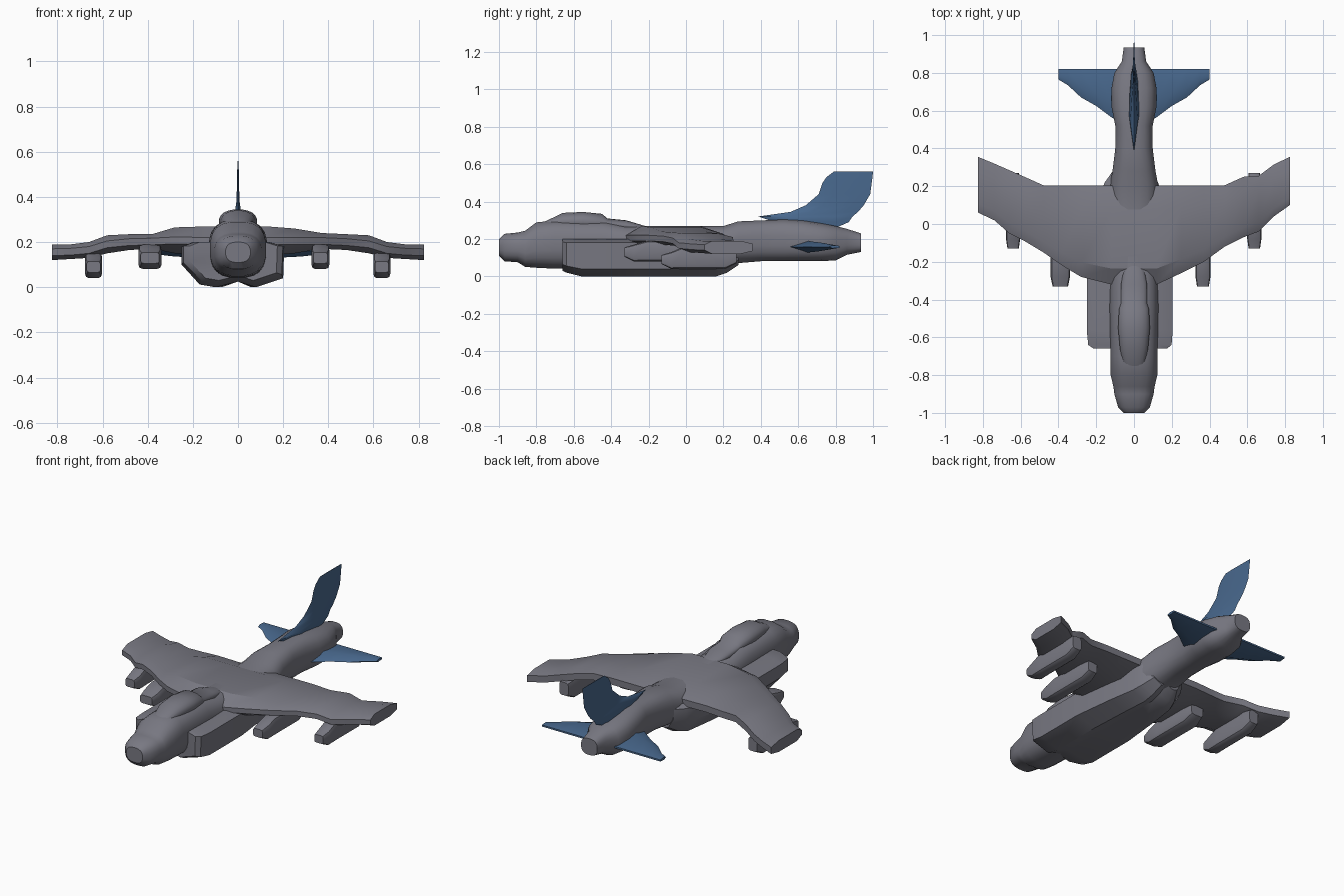
import bpy, bmesh, math


def material(name, color):
    m = bpy.data.materials.new(name)
    m.diffuse_color = (*color, 1)
    return m


GREY = material("airframe grey", (0.19, 0.19, 0.225))
BLUE = material("tail blue", (0.066, 0.14, 0.27))


def loft(name, rings, mat, angle=40):
    """Skin a list of equal-length point rings and cap both ends."""
    bm = bmesh.new()
    vs = [[bm.verts.new(p) for p in r] for r in rings]
    n = len(vs[0])
    for a, b in zip(vs, vs[1:]):
        for i in range(n):
            j = (i + 1) % n
            bm.faces.new((a[i], a[j], b[j], b[i]))
    bm.faces.new(vs[0])
    bm.faces.new(vs[-1])
    bmesh.ops.recalc_face_normals(bm, faces=bm.faces)
    me = bpy.data.meshes.new(name)
    bm.to_mesh(me)
    bm.free()
    ob = bpy.data.objects.new(name, me)
    bpy.context.collection.objects.link(ob)
    me.materials.append(mat)
    bpy.ops.object.select_all(action='DESELECT')
    ob.select_set(True)
    bpy.context.view_layer.objects.active = ob
    bpy.ops.object.shade_smooth_by_angle(angle=math.radians(angle))
    return ob


def oval(y, x, w, lo, hi, p=0.75, n=20):
    """Rounded-square cross-section facing along y."""
    c, h = (lo + hi) / 2, (hi - lo) / 2
    pts = []
    for i in range(n):
        t = 2 * math.pi * (i + 0.5) / n
        f = lambda v: math.copysign(abs(v) ** p, v)
        pts.append((x + w * f(math.cos(t)), y, c + h * f(math.sin(t))))
    return pts


# Fuselage: y, half width, bottom, top
body = [(-1.0, .055, .11, .20), (-.97, .085, .08, .228), (-.90, .105, .075, .235),
        (-.86, .11, .05, .245), (-.80, .125, .045, .29), (-.70, .125, .04, .30),
        (-.45, .13, .04, .30), (-.32, .13, .04, .272), (.0, .13, .04, .27),
        (.20, .13, .04, .27), (.28, .115, .07, .295), (.40, .10, .08, .30),
        (.52, .10, .08, .305), (.62, .12, .08, .30), (.72, .12, .08, .285),
        (.80, .105, .085, .27), (.86, .065, .115, .255), (.935, .055, .13, .23)]
loft("fuselage", [oval(y, 0, w, a, b) for y, w, a, b in body], GREY)

# Canopy hump
hump = [(-.77, .05, .25, .285), (-.66, .075, .24, .34), (-.55, .085, .24, .345),
        (-.45, .08, .24, .335), (-.42, .07, .24, .31), (-.32, .07, .24, .30),
        (-.22, .05, .23, .27)]
loft("canopy", [oval(y, 0, w, a, b, .9) for y, w, a, b in hump], GREY)

# Belly and side intakes: twin-keeled section, narrowing under the wing
section = [(-.25, .18), (-.25, .10), (-.17, .012), (-.10, 0), (0, .025), (.08, 0),
           (.20, .04), (.205, .18), (.14, .20), (-.20, .20)]
belly = [(-.66, .85, .03), (-.64, .97, .02), (-.56, 1, 0), (-.25, 1, 0), (.0, .85, 0),
         (.16, .72, 0), (.22, .62, .02), (.28, .45, .06)]
loft("belly_intakes", [[(x * s, y, max(z, 0) * (1 - r / .2) + r) for x, z in section]
                       for y, s, r in belly], GREY, 35)


def wing_ring(x, y0, y1, lo, hi):
    m = (lo + hi) / 2
    d = y1 - y0
    return [(x, y0, m - .015), (x, y0, m + .015), (x, y0 + d * .16, hi), (x, y0 + d * .75, hi),
            (x, y1, m + .02), (x, y1, m - .02), (x, y0 + d * .75, lo), (x, y0 + d * .16, lo)]


# Wing: x, leading edge, trailing edge, bottom, top
wing = [(-.825, .06, .355, .12, .19), (-.74, .02, .32, .125, .19), (-.66, -.05, .285, .13, .20),
        (-.58, -.09, .25, .15, .23), (-.48, -.15, .205, .165, .235), (-.38, -.22, .205, .17, .235),
        (-.28, -.28, .205, .15, .265), (-.12, -.32, .205, .14, .27), (.12, -.32, .205, .14, .27),
        (.25, -.26, .205, .15, .26), (.37, -.20, .205, .17, .24), (.48, -.12, .205, .165, .235),
        (.58, -.07, .25, .15, .23), (.66, -.04, .255, .13, .20), (.74, .04, .315, .125, .19),
        (.825, .10, .355, .12, .19)]
loft("wing", [wing_ring(*w) for w in wing], GREY, 30)

# Underwing stores: outer pair and inner pair, chamfered at both ends
for side, tag in ((-1, "left"), (1, "right")):
    for kind, x, hw, lo, hi, y0, y1 in (("outer", .637, .038, .04, .16, -.13, .27),
                                        ("inner", .365, .04, .08, .19, -.33, .08)):
        if side < 0 and kind == "inner":
            x, hw = .39, .052
        elif side < 0:
            x = .64
        rings = [(y0, .8, lo + .025, lo + .075), (y0 + .05, 1, lo, lo + .09),
                 (y0 + .12, 1, lo, hi), (y1 - .06, 1, lo, hi), (y1, .8, lo + .03, hi - .01)]
        loft(f"{kind}_store_{tag}", [oval(y, side * x, hw * s, a, b, .4, 12)
                                     for y, s, a, b in rings], GREY)

# Horizontal tailplanes: x, leading edge, trailing edge, half thickness
plane = [(.06, .53, .82, .03), (.12, .565, .82, .03), (.20, .625, .82, .026),
         (.28, .67, .82, .022), (.35, .735, .82, .014), (.40, .765, .82, .008)]
for side, tag in ((-1, "left"), (1, "right")):
    loft(f"tailplane_{tag}", [[(side * x, a, .158), (side * x, a + (b - a) * .35, .158 + t),
                               (side * x, b, .163), (side * x, b, .153),
                               (side * x, a + (b - a) * .35, .158 - t)]
                              for x, a, b, t in plane], BLUE)

# Tail fin, thinning to a blade at the tip: z, leading edge, trailing edge, half thickness
fin = [(.25, .60, .78, .035), (.29, .48, .87, .03), (.32, .385, .89, .02),
       (.345, .56, .92, .012), (.38, .64, .95, .007), (.44, .71, .985, .005),
       (.50, .73, .993, .004), (.53, .75, .997, .003), (.56, .79, 1.0, .002)]
loft("tail_fin", [[(0, a, z), (t, a + (b - a) * .3, z), (t * .5, a + (b - a) * .8, z), (0, b, z),
                   (-t * .5, a + (b - a) * .8, z), (-t, a + (b - a) * .3, z)]
                  for z, a, b, t in fin], BLUE)
